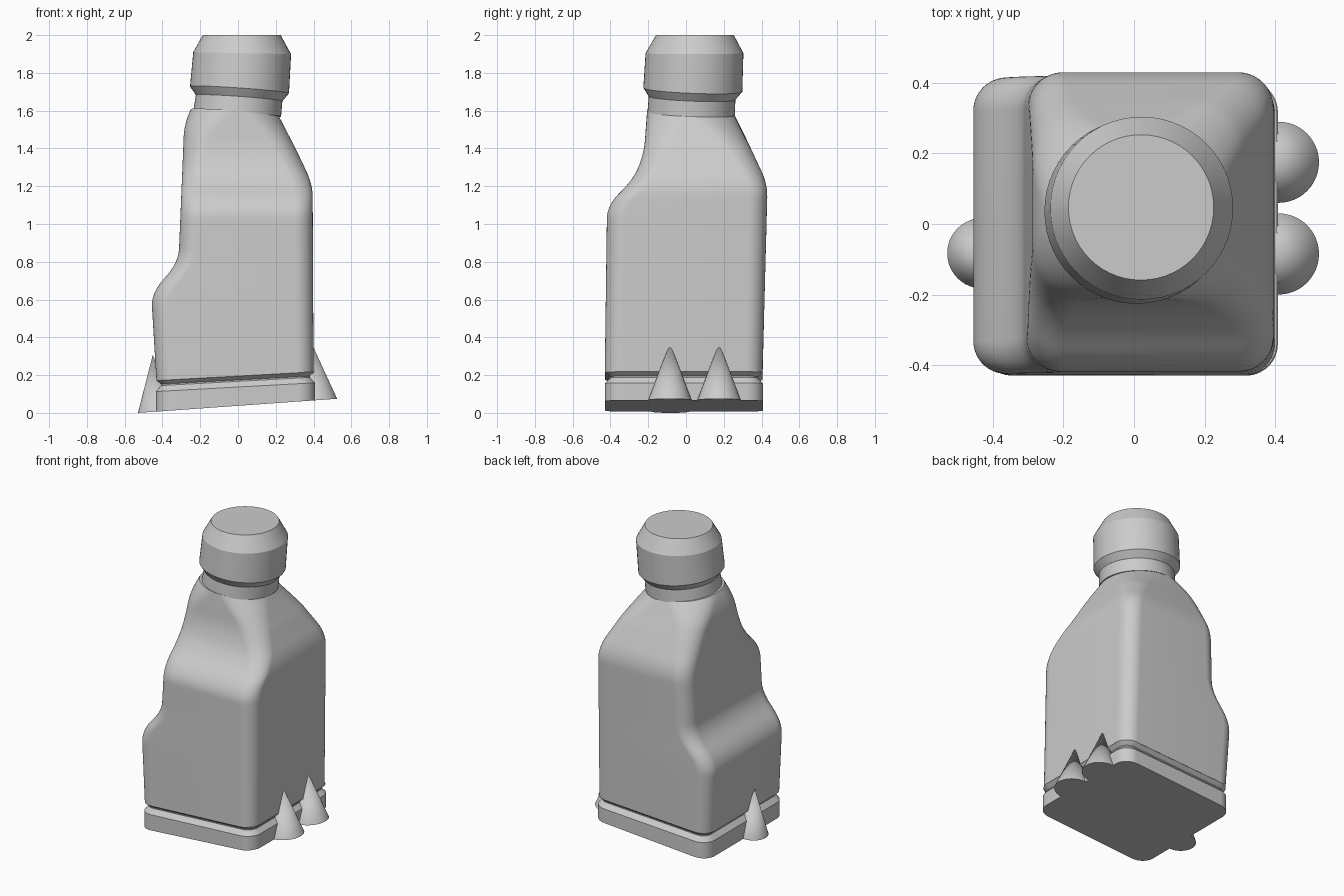
import bpy, bmesh, math
from mathutils import Matrix

if "Cube" in bpy.data.objects:
    bpy.data.objects.remove(bpy.data.objects["Cube"])

grey = bpy.data.materials.new("plain grey")
grey.use_nodes = True
colour = (0.6, 0.6, 0.6, 1)
grey.diffuse_color = colour
grey.node_tree.nodes["Principled BSDF"].inputs["Base Color"].default_value = colour

SLOPE = 0.071   # tilt of the underside
STEPS = 14      # segments in each rounded corner


def finish(name, bm, angle=22):
    bmesh.ops.recalc_face_normals(bm, faces=bm.faces)
    mesh = bpy.data.meshes.new(name)
    bm.to_mesh(mesh)
    bm.free()
    mesh.materials.append(grey)
    obj = bpy.data.objects.new(name, mesh)
    bpy.context.collection.objects.link(obj)
    bpy.ops.object.select_all(action='DESELECT')
    obj.select_set(True)
    bpy.context.view_layer.objects.active = obj
    bpy.ops.object.shade_smooth_by_angle(angle=math.radians(angle))
    return obj


def ring(x0, x1, y0, y1, r, z, tx=0, ty=0):
    """Rounded rectangle lying on a tilted plane."""
    r = min(r, (x1 - x0) / 2 - .001, (y1 - y0) / 2 - .001)
    corners = [(x1 - r, y1 - r), (x0 + r, y1 - r), (x0 + r, y0 + r), (x1 - r, y0 + r)]
    pts = []
    for q, (cx, cy) in enumerate(corners):
        for i in range(STEPS + 1):
            a = (q + i / STEPS) * math.pi / 2
            x, y = cx + r * math.cos(a), cy + r * math.sin(a)
            pts.append((x, y, z + tx * x + ty * y))
    return pts


def loft(name, rings, angle=22):
    bm = bmesh.new()
    loops = [[bm.verts.new(p) for p in pts] for pts in rings]
    n = len(loops[0])
    for a, b in zip(loops, loops[1:]):
        for i in range(n):
            j = (i + 1) % n
            bm.faces.new((a[i], a[j], b[j], b[i]))
    bm.faces.new(loops[0])
    bm.faces.new(loops[-1])
    return finish(name, bm, angle)


def linear(points, z):
    for (za, a), (zb, b) in zip(points, points[1:]):
        if z <= zb:
            break
    return a + (b - a) * (z - za) / (zb - za)


def soft(points, z, width=0.065):
    """Side outline with its corners rounded off."""
    return sum(linear(points, z + width * k / 6) for k in range(-6, 7)) / 13


# Body outlines as (height, position) on each side
right_side = [(.2, -.432), (.63, -.46), (.8, -.315), (1.52, -.285), (1.65, -.22)]
left_side = [(.2, .4), (1.21, .395), (1.6, .21)]
front_side = [(.2, -.43), (1.1, -.418), (1.24, -.275), (1.38, -.222), (1.6, -.205)]
back_side = [(.2, .405), (1.21, .432), (1.6, .25)]
corner = [(.2, .09), (1.2, .1), (1.45, .14), (1.6, .23)]

rings = []
COUNT = 90
for i in range(COUNT + 1):
    z = .195 + (1.592 - .195) * i / COUNT
    low = max(0, 1 - (z - .195) / .35)
    high = max(0, (z - 1.4) / .192)
    sides = [soft(s, z) for s in (right_side, left_side, front_side, back_side, corner)]
    rings.append(ring(*sides, z, .055 * low - .07 * high, -.04 * high))
loft("body", rings, 40)

# Base plate with the groove under the body
base_box = (-.435, .408, -.43, .408)


def base_ring(inset, z, tilt):
    x0, x1, y0, y1 = base_box
    return ring(x0 + inset, x1 - inset, y0 + inset, y1 - inset, .09 - inset, z, tilt)


loft("base_plate", [base_ring(0, .0375, SLOPE), base_ring(0, .137, .055),
                    base_ring(.028, .167, .055), base_ring(.028, .174, .055),
                    base_ring(.003, .196, .055)])


# Neck and cap
def round_ring(x, y, r, z, tx=0, ty=0):
    return ring(x - r, x + r, y - r, y + r, r, z, tx, ty)


loft("neck", [round_ring(-.004, .028, .232, 1.585, -.07, -.04),
              round_ring(.006, .032, .229, 1.67, -.07, -.04)])
loft("cap", [round_ring(.006, .032, .229, 1.668, -.07, -.04),
             round_ring(.008, .036, .262, 1.712, -.07, -.04),
             round_ring(.022, .045, .259, 1.905, -.02),
             round_ring(.02, .047, .206, 2)])


# Cones beside the base, flush with the tilted underside
def spike(name, x, y, radius, height):
    bm = bmesh.new()
    place = (Matrix.Translation((x, y, .0375 + SLOPE * x))
             @ Matrix.Rotation(-SLOPE, 4, 'Y') @ Matrix.Translation((0, 0, height / 2)))
    bmesh.ops.create_cone(bm, cap_ends=True, segments=48, radius1=radius,
                          radius2=0, depth=height, matrix=place)
    finish(name, bm)


spike("left_front_cone", .41, -.085, .115, .305)
spike("left_back_cone", .41, .175, .115, .305)
spike("right_cone", -.43, -.083, .1, .3)
